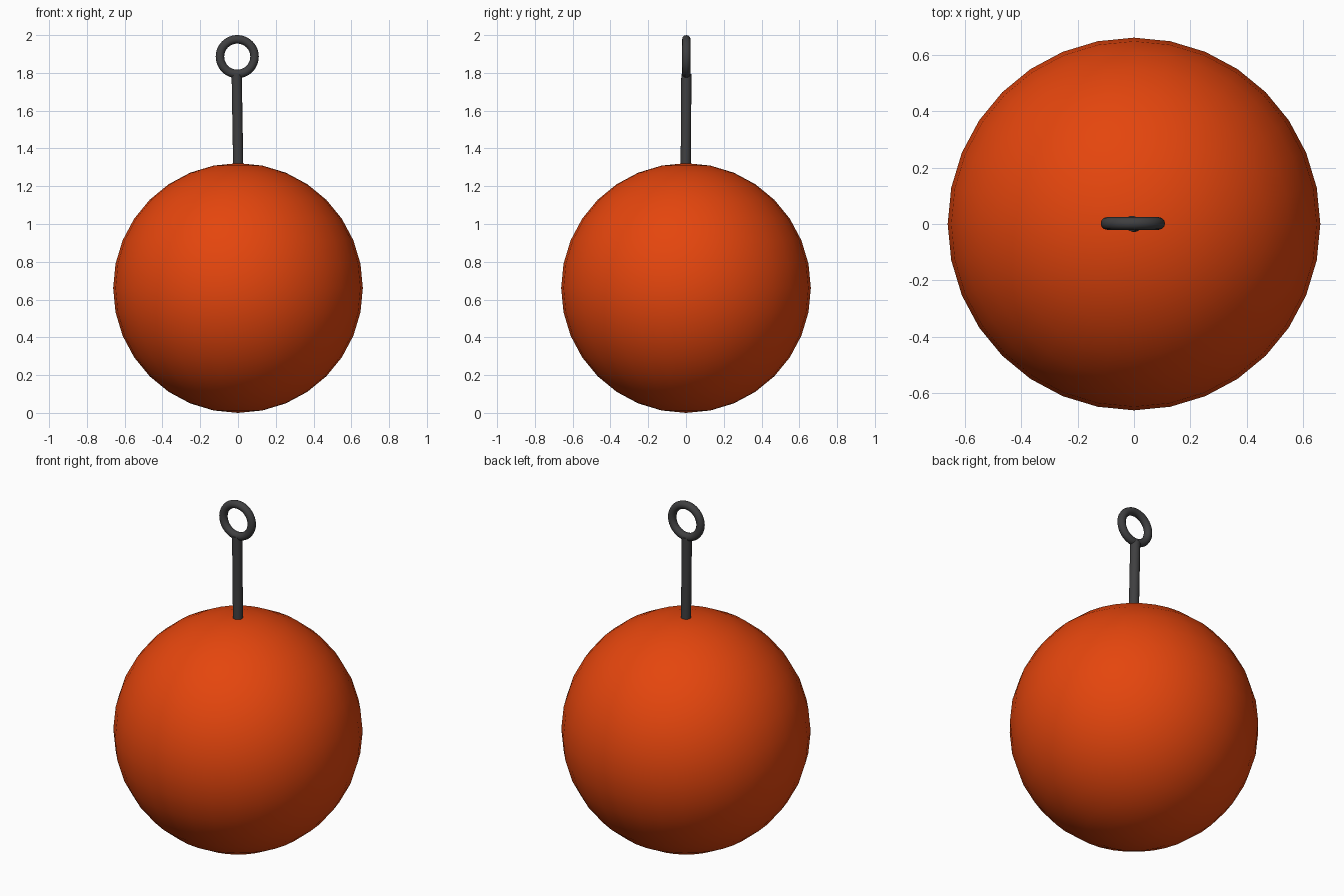
import bpy
import math
from mathutils import Vector

if "Cube" in bpy.data.objects:
    bpy.data.objects.remove(bpy.data.objects["Cube"])


def material(name, rgb):
    m = bpy.data.materials.new(name)
    m.diffuse_color = (*rgb, 1.0)
    m.use_nodes = True
    m.node_tree.nodes["Principled BSDF"].inputs["Base Color"].default_value = m.diffuse_color
    return m


def finish(name, mat):
    ob = bpy.context.object
    ob.name = name
    ob.data.materials.append(mat)
    bpy.ops.object.shade_smooth_by_angle(angle=math.radians(40))
    return ob


orange = material("orange", (0.78, 0.06, 0.004))
dark_grey = material("dark_grey", (0.05, 0.05, 0.052))

# Round body resting on the ground
R = 0.661
bpy.ops.mesh.primitive_uv_sphere_add(segments=32, ring_count=16, radius=R,
                                     location=(0, 0, R))
finish("ball", orange)

# Slightly leaning rod rising from the top of the ball
start, end = Vector((0.002, -0.002, 1.25)), Vector((-0.007, 0.002, 1.795))
axis = end - start
bpy.ops.mesh.primitive_cylinder_add(vertices=32, radius=0.027, depth=axis.length,
                                    location=(start + end) / 2,
                                    rotation=axis.to_track_quat('Z', 'Y').to_euler())
finish("rod", dark_grey)

# Upright hanging ring
bpy.ops.mesh.primitive_torus_add(major_segments=48, minor_segments=12,
                                 major_radius=0.0915, minor_radius=0.0225,
                                 location=(-0.004, 0.002, 1.886),
                                 rotation=(math.pi / 2, 0, 0))
finish("ring", dark_grey)
